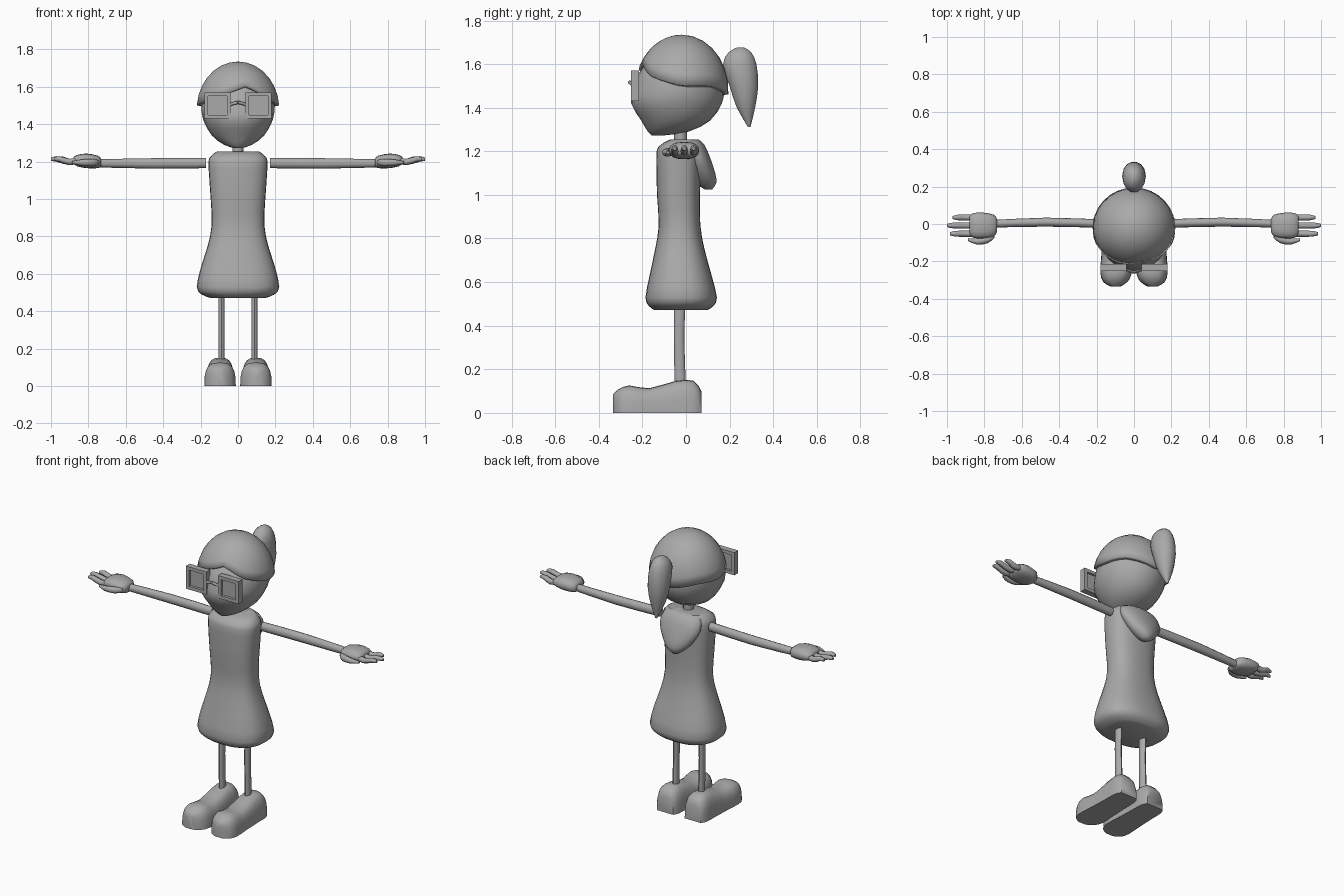
import bpy, bmesh
from math import sin, cos, asin, pi, radians, copysign
from mathutils import Vector

if "Cube" in bpy.data.objects:
    bpy.data.objects.remove(bpy.data.objects["Cube"], do_unlink=True)

# The single flat colour
grey = bpy.data.materials.new("plain_grey")
grey.use_nodes = True
tone = (0.4, 0.4, 0.4, 1)
grey.diffuse_color = tone
grey.node_tree.nodes["Principled BSDF"].inputs["Base Color"].default_value = tone


def finish(name, bm, mirror=False, angle=40):
    """Turn a bmesh into a shaded object, optionally mirrored across x."""
    bmesh.ops.recalc_face_normals(bm, faces=bm.faces)
    mesh = bpy.data.meshes.new(name)
    bm.to_mesh(mesh)
    bm.free()
    mesh.materials.append(grey)
    mesh.shade_smooth()
    mesh.set_sharp_from_angle(angle=radians(angle))
    obj = bpy.data.objects.new(name, mesh)
    bpy.context.collection.objects.link(obj)
    if mirror:
        obj.modifiers.new("mirror", 'MIRROR').use_mirror_merge = False
    return obj


def resample(rows, steps):
    """Smooth a list of sections with a Catmull-Rom curve."""
    out = []
    for i in range(len(rows) - 1):
        a, b, c, d = (rows[max(0, min(len(rows) - 1, i + k))] for k in (-1, 0, 1, 2))
        for s in range(steps):
            t = s / steps
            out.append([q + t * (r - p) / 2
                        + t * t * (p - 2.5 * q + 2 * r - w / 2)
                        + t ** 3 * (1.5 * (q - r) + (w - p) / 2)
                        for p, q, r, w in zip(a, b, c, d)])
    return out + [list(rows[-1])]


def loft(rows, axis='z', sides=20, power=2.0, steps=2, bm=None):
    """Skin sections (h, u_min, u_max, v_min, v_max) placed along an axis."""
    bm = bm or bmesh.new()
    place = {'z': lambda h, u, v: (u, v, h),
             'y': lambda h, u, v: (u, h, v),
             'x': lambda h, u, v: (h, u, v)}[axis]
    rings = []
    for h, u0, u1, v0, v1 in resample(rows, steps):
        ring = []
        for k in range(sides):
            a = 2 * pi * k / sides
            cu, cv = (copysign(abs(f) ** (2 / power), f) for f in (cos(a), sin(a)))
            ring.append(bm.verts.new(place(h, (u0 + u1) / 2 + cu * (u1 - u0) / 2,
                                           (v0 + v1) / 2 + cv * (v1 - v0) / 2)))
        rings.append(ring)
    for lower, upper in zip(rings, rings[1:]):
        for k in range(sides):
            j = (k + 1) % sides
            bm.faces.new((lower[k], lower[j], upper[j], upper[k]))
    bm.faces.new(rings[0])
    bm.faces.new(rings[-1])
    return bm


def centred(rows):
    """Expand (height, half width, front, back) into full sections."""
    return [(z, -w, w, front, back) for z, w, front, back in rows]


def box(bm, x, y, z):
    """Add a box from three (low, high) ranges."""
    verts = bmesh.ops.create_cube(bm, size=1)["verts"]
    for v in verts:
        v.co = Vector([r[0] + (c + 0.5) * (r[1] - r[0]) for c, r in zip(v.co, (x, y, z))])


# Head with a forward chin
finish("head", loft(centred([
    (1.272, 0.02, -0.155, -0.11), (1.29, 0.075, -0.175, 0.01),
    (1.34, 0.14, -0.205, 0.11), (1.42, 0.185, -0.252, 0.165),
    (1.49, 0.195, -0.24, 0.175), (1.56, 0.182, -0.215, 0.165),
    (1.64, 0.13, -0.15, 0.1), (1.69, 0.05, -0.07, 0.03)]), sides=24), angle=60)

# Hair cap with an uneven fringe: (angle from front, edge height)
fringe = [(-180, 1.46), (-130, 1.5), (-90, 1.5), (-50, 1.53), (-22, 1.56),
          (14, 1.61), (50, 1.54), (90, 1.5), (130, 1.5), (180, 1.46)]


def fringe_height(deg):
    for (a, za), (b, zb) in zip(fringe, fringe[1:]):
        if deg <= b:
            return za + (zb - za) * (deg - a) / (b - a)


centre, size = Vector((0, -0.02, 1.48)), Vector((0.222, 0.215, 0.255))
bm = bmesh.new()
crown = bm.verts.new(centre + Vector((0, 0, size.z)))
columns, levels = 30, 7
strips = []
for k in range(columns):
    deg = -180 + 360 * k / columns
    a = radians(deg)
    start = asin((fringe_height(deg) - centre.z) / size.z)
    strip = []
    for i in range(levels):
        lat = start + (pi / 2 - start) * i / levels
        unit = Vector((sin(a) * cos(lat), -cos(a) * cos(lat), sin(lat)))
        strip.append(bm.verts.new(centre + unit * size))
    strips.append(strip + [crown])
for k, strip in enumerate(strips):
    other = strips[(k + 1) % columns]
    for i in range(levels - 1):
        bm.faces.new((strip[i], other[i], other[i + 1], strip[i + 1]))
    bm.faces.new((strip[-2], other[-2], crown))
hair = finish("hair_cap", bm)
shell = hair.modifiers.new("thickness", 'SOLIDIFY')
shell.thickness = 0.025
shell.offset = -1

# Ponytail
finish("ponytail", loft(centred([
    (1.677, 0.008, 0.235, 0.265), (1.655, 0.04, 0.195, 0.3),
    (1.6, 0.06, 0.168, 0.325), (1.5, 0.062, 0.198, 0.333),
    (1.4, 0.042, 0.232, 0.318), (1.312, 0.006, 0.284, 0.296)]), sides=14), angle=60)

# Square glasses: four bars and a recessed lens each side, plus a bridge
bm = bmesh.new()
left, right, low, high, rim = 0.04, 0.18, 1.43, 1.57, 0.02
depth = (-0.252, -0.215)
for z in ((low, low + rim), (high - rim, high)):
    box(bm, (left, right), depth, z)
for x in ((left, left + rim), (right - rim, right)):
    box(bm, x, depth, (low + rim, high - rim))
box(bm, (left + rim, right - rim), (-0.236, -0.228), (low + rim, high - rim))
finish("glasses", bm, mirror=True, angle=30)
finish("glasses_bridge", loft([
    (-0.045, -0.25, -0.235, 1.495, 1.512), (0, -0.266, -0.25, 1.508, 1.525),
    (0.045, -0.25, -0.235, 1.495, 1.512)], axis='x', sides=8))

# Neck
finish("neck", loft(centred([(1.2, 0.03, -0.055, 0.005),
                             (1.34, 0.03, -0.055, 0.005)]), sides=12))

# Flared dress
finish("dress", loft(centred([
    (0.472, 0.15, -0.145, 0.1), (0.49, 0.195, -0.17, 0.125),
    (0.53, 0.221, -0.186, 0.142), (0.64, 0.197, -0.165, 0.115),
    (0.75, 0.162, -0.142, 0.085), (0.86, 0.141, -0.125, 0.066),
    (1.0, 0.146, -0.133, 0.064), (1.16, 0.157, -0.136, 0.07),
    (1.22, 0.153, -0.128, 0.066), (1.253, 0.115, -0.075, 0.05)]),
    sides=28, power=2.5))

# Hood hanging down the back
finish("hood", loft(centred([
    (1.253, 0.09, -0.03, 0.06), (1.23, 0.125, -0.02, 0.085),
    (1.17, 0.135, 0.0, 0.112), (1.1, 0.1, 0.02, 0.135),
    (1.055, 0.06, 0.045, 0.14), (1.025, 0.02, 0.085, 0.12)]),
    sides=18), angle=60)

# Arms
finish("arms", loft([
    (0.17, -0.021, 0.024, 1.165, 1.22), (0.47, -0.014, 0.034, 1.163, 1.218),
    (0.78, -0.02, 0.02, 1.17, 1.212)], axis='x', sides=12), mirror=True)

# Palms
finish("palms", loft([
    (0.732, -0.04, 0.025, 1.175, 1.215), (0.75, -0.068, 0.05, 1.165, 1.232),
    (0.81, -0.078, 0.061, 1.165, 1.243), (0.86, -0.073, 0.058, 1.175, 1.236),
    (0.88, -0.055, 0.045, 1.19, 1.222)], axis='x', sides=16, power=2.5), mirror=True, angle=60)

# Three fingers and a thumb on each hand
bm = bmesh.new()
for y, tip in ((0.035, 0.97), (-0.008, 1.0), (-0.052, 0.985)):
    path = [(0.84, 1.208, 0.016), (0.9, 1.198, 0.017),
            (tip - 0.03, 1.214, 0.015), (tip, 1.212, 0.008)]
    loft([(x, y - r, y + r, z - r, z + r) for x, z, r in path],
         axis='x', sides=8, bm=bm)
thumb = [(0.745, -0.06, 0.012), (0.78, -0.082, 0.02),
         (0.84, -0.094, 0.016), (0.888, -0.083, 0.007)]
loft([(x, y - r, y + r, 1.195 - r, 1.195 + r) for x, y, r in thumb],
     axis='x', sides=8, bm=bm)
finish("fingers", bm, mirror=True, angle=60)

# Legs
finish("legs", loft([
    (0.12, 0.071, 0.105, -0.052, 0.0), (0.35, 0.071, 0.105, -0.056, -0.008),
    (0.55, 0.071, 0.105, -0.055, 0.0)], sides=12), mirror=True)

# Chunky shoes: (y, inner, outer, height), cut flat at the sole
shoe = [(0.07, 0.04, 0.15, 0.1), (0.035, 0.023, 0.168, 0.148),
        (-0.05, 0.02, 0.17, 0.146), (-0.17, 0.015, 0.175, 0.113),
        (-0.26, 0.012, 0.18, 0.126), (-0.31, 0.035, 0.165, 0.108),
        (-0.335, 0.075, 0.125, 0.085)]
bm = loft([(y, a, b, -h, h) for y, a, b, h in shoe], axis='y', sides=24, power=3)
bmesh.ops.bisect_plane(bm, geom=bm.verts[:] + bm.edges[:] + bm.faces[:],
                       plane_co=(0, 0, 0), plane_no=(0, 0, 1), clear_inner=True)
bmesh.ops.holes_fill(bm, edges=[e for e in bm.edges if e.is_boundary])
finish("shoes", bm, mirror=True, angle=50)
